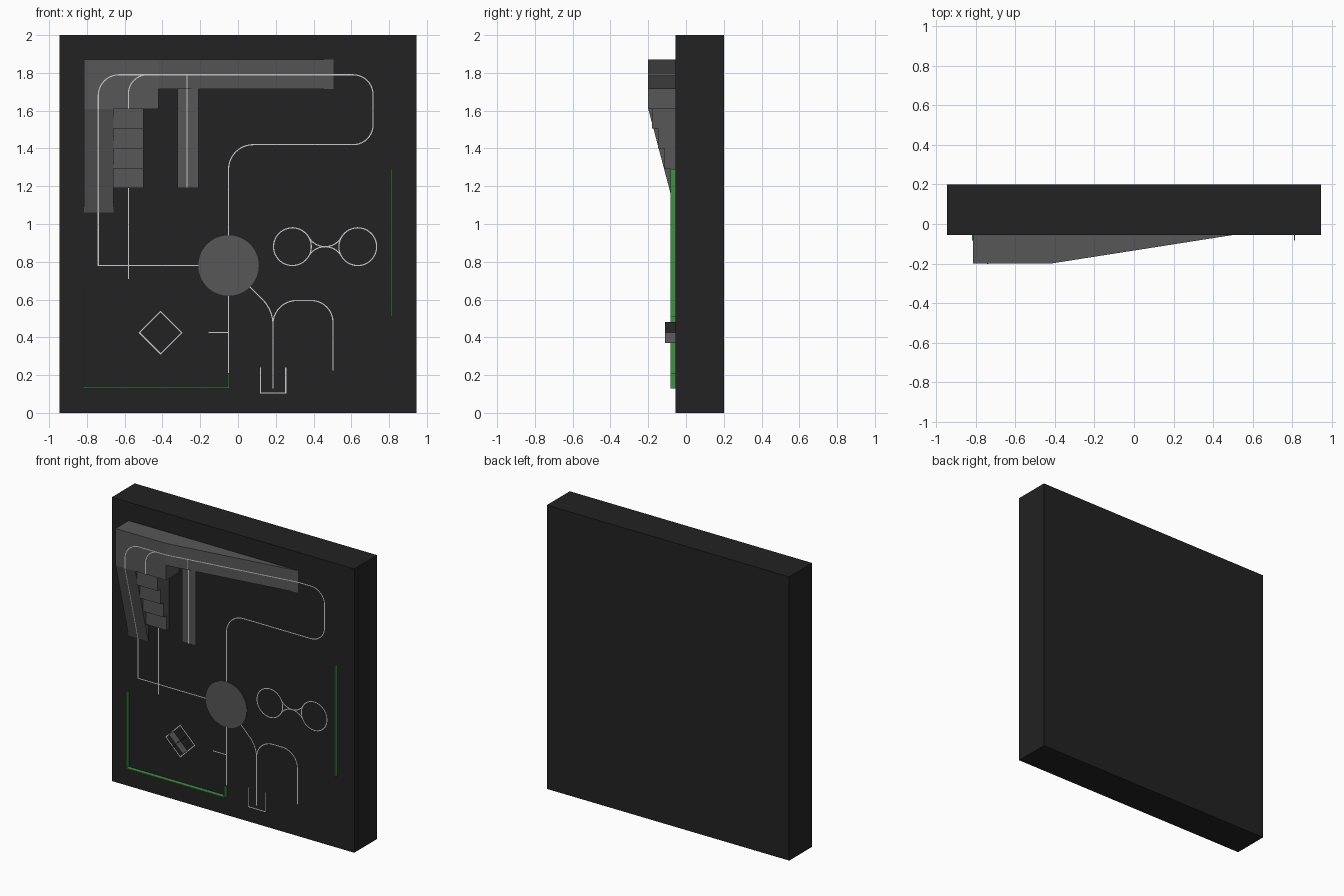
import bpy, bmesh, math
from mathutils import Vector

if "Cube" in bpy.data.objects:
    bpy.data.objects.remove(bpy.data.objects["Cube"])

F, P = -0.055, -0.2          # slab face and raised platform depth
X0, X1, X2 = -0.815, -0.42, 0.505
Z0, Z1, ZB, ZT = 1.06, 1.61, 1.715, 1.87


def material(name, col):
    m = bpy.data.materials.new(name)
    m.diffuse_color = (*col, 1)
    m.use_nodes = True
    m.node_tree.nodes["Principled BSDF"].inputs["Base Color"].default_value = m.diffuse_color
    return m


DARK = material("dark", (0.016, 0.016, 0.016))
GREY = material("grey", (0.095, 0.095, 0.095))
GREEN = material("green", (0.05, 0.28, 0.06))
LINE = material("line", (0.6, 0.6, 0.6))


def finish(name, bm, mat):
    me = bpy.data.meshes.new(name)
    bm.to_mesh(me)
    bm.free()
    me.materials.append(mat)
    ob = bpy.data.objects.new(name, me)
    bpy.context.collection.objects.link(ob)
    return ob


def prism(name, profile, offset, mat):
    bm = bmesh.new()
    face = bm.faces.new([bm.verts.new(p) for p in profile])
    ext = bmesh.ops.extrude_face_region(bm, geom=[face])
    verts = [g for g in ext["geom"] if isinstance(g, bmesh.types.BMVert)]
    bmesh.ops.translate(bm, verts=verts, vec=offset)
    bmesh.ops.recalc_face_normals(bm, faces=bm.faces)
    return finish(name, bm, mat)


def box(name, x0, x1, y0, y1, z0, z1, mat):
    return prism(name, [(x0, y0, z0), (x1, y0, z0), (x1, y1, z0), (x0, y1, z0)], (0, 0, z1 - z0), mat)


def sheet(name, pts, mat):
    bm = bmesh.new()
    bm.faces.new([bm.verts.new(p) for p in pts])
    return finish(name, bm, mat)


def depth(x, z):
    """Front surface of slab and ramps at a point."""
    if X0 <= x <= X1 and z >= Z1:
        return P
    if X1 < x <= X2 and z > ZB:
        return P + (F - P) * (x - X1) / (X2 - X1)
    if X0 <= x <= -0.66 and z > Z0:
        return P + (F - P) * (Z1 - z) / (Z1 - Z0)
    return F


def rounded(pts, n=10):
    """Polyline (x, z[, radius]) with filleted corners."""
    out = []
    for i, p in enumerate(pts):
        v = Vector(p[:2])
        if len(p) < 3:
            out.append(v)
            continue
        a = (Vector(pts[i - 1][:2]) - v).normalized()
        b = (Vector(pts[i + 1][:2]) - v).normalized()
        half = a.angle(b) / 2
        c = v + (a + b).normalized() * p[2] / math.sin(half)
        t = p[2] / math.tan(half)
        s, sweep = v + a * t - c, (v + a * t - c).angle(v + b * t - c)
        e = v + b * t - c
        for k in range(n + 1):
            u = k / n
            out.append(c + (s * math.sin((1 - u) * sweep) + e * math.sin(u * sweep)) / math.sin(sweep))
    return out


def ribbon(name, pts, closed=False, dep=depth, w=0.003):
    bm = bmesh.new()
    n, rows = len(pts), []
    for i, p in enumerate(pts):
        a = pts[i - 1] if closed or i else p
        b = pts[(i + 1) % n] if closed or i < n - 1 else p
        d1, d2 = (p - a).normalized(), (b - p).normalized()
        d = (d1 + d2).normalized()
        m = w / max(0.5, d.dot(d1 if d1.length else d2))
        nrm = Vector((-d.y, d.x)) * m
        y = dep(p.x, p.y) - 0.002
        rows.append([bm.verts.new((q.x, y, q.y)) for q in (p + nrm, p - nrm)])
    for i in range(n if closed else n - 1):
        r, s = rows[i], rows[(i + 1) % n]
        bm.faces.new((r[0], r[1], s[1], s[0]))
    bm.normal_update()
    bmesh.ops.reverse_faces(bm, faces=[f for f in bm.faces if f.normal.y > 0])
    return finish(name, bm, LINE)


# Main slab
box("slab", -0.945, 0.945, F, 0.2, 0, 2, DARK)

# Raised corner with long side ramp and descending ramp
prism("long_ramp", [(X0, F, ZB), (X0, P, ZB), (X1, P, ZB), (X2, F, ZB)], (0, 0, ZT - ZB), GREY)
box("corner_platform", X0, X1, P, F, Z1, ZB, GREY)
prism("down_ramp", [(X0, F, Z1), (X0, P, Z1), (X0, F, Z0)], (0.155, 0, 0), GREY)

# Stairs
for i in range(4):
    top = Z1 - 0.105 * i
    box(f"stair_{i + 1}", -0.66, -0.5, -0.18 + 0.033 * i, F, top - 0.105, top, GREY)

# Thin overhanging panel
sheet("bridge_panel", [(-0.32, -0.165, 1.19), (-0.21, -0.165, 1.19),
                       (-0.21, -0.165, ZB), (-0.32, -0.165, ZB)], GREY)

# Round plaza
disc = [(-0.05 + 0.16 * math.cos(k * math.tau / 64), F - 0.004,
         0.78 + 0.16 * math.sin(k * math.tau / 64)) for k in range(64)]
prism("round_plaza", disc, (0, 0.004, 0), GREY)

# Crossed fins within the diamond
for s in (1, -1):
    h = 0.055
    sheet("crossed_fin", [(-0.41 - h, F, 0.425 - s * h), (-0.41 + h, F, 0.425 + s * h),
                          (-0.41 + h, -0.11, 0.425 + s * h), (-0.41 - h, -0.11, 0.425 - s * h)], GREY)

# Green hedge walls
for name, x0, x1, z0, z1 in (("left", -0.819, -0.812, 0.13, 0.67), ("bottom", -0.812, -0.053, 0.13, 0.137),
                             ("short", -0.053, -0.046, 0.13, 0.21), ("right", 0.808, 0.815, 0.51, 1.29)):
    box(name + "_hedge", x0, x1, -0.083, F, z0, z1, GREEN)

# Path lines
ribbon("main_loop_path", rounded([
    (-0.05, 0.94), (-0.05, 1.42, 0.13), (0.715, 1.42, 0.105), (0.715, 1.79, 0.105), (X2, 1.79), (X1, 1.79),
    (-0.74, 1.79, 0.11), (-0.74, Z1), (-0.74, Z0), (-0.74, 0.78), (-0.21, 0.78)]))
ribbon("stair_path_top", rounded([(-0.44, 1.79), (-0.58, 1.79, 0.1), (-0.58, Z1)]))
ribbon("stair_path_bottom", rounded([(-0.58, 1.19), (-0.58, 0.71)]))
ribbon("bridge_path_top", rounded([(-0.27, 1.79), (-0.27, ZB + 0.001)]))
ribbon("bridge_path", rounded([(-0.27, ZB), (-0.27, 1.19)]), dep=lambda x, z: -0.165)
ribbon("south_path", rounded([(-0.05, 0.62), (-0.05, 0.21)]))
ribbon("side_path", rounded([(-0.155, 0.425), (-0.05, 0.425)]))
ribbon("branch_path", rounded([(0.06, 0.67), (0.185, 0.545, 0.188), (0.185, 0.13)]))
ribbon("arch_path", rounded([(0.185, 0.45), (0.185, 0.595, 0.125), (0.503, 0.595, 0.115), (0.503, 0.225)]))
ribbon("end_bay", rounded([(0.12, 0.24), (0.12, 0.105), (0.253, 0.105), (0.253, 0.24)]))
ribbon("diamond_path", rounded([(-0.41, 0.537), (-0.298, 0.425), (-0.41, 0.313), (-0.522, 0.425)]), closed=True)


# Double loop: two circles joined by reverse arcs that touch in the middle
def arc(cx, cz, a0, a1, n):
    return [Vector((cx + 0.1 * math.cos(a), cz + 0.1 * math.sin(a)))
            for a in (math.radians(a0 + (a1 - a0) * k / n) for k in range(n))]


ribbon("double_loop_path", arc(0.288, 0.88, 30, 330, 36) + arc(0.461, 0.78, 150, 30, 14)
       + arc(0.634, 0.88, 210, 510, 36) + arc(0.461, 0.98, 330, 210, 14), closed=True)
for s in (0, 1):
    cx = 0.288 + 0.346 * s
    ribbon("loop_closing_arc", arc(cx, 0.88, -30 + 180 * s, 36 + 180 * s, 10))
